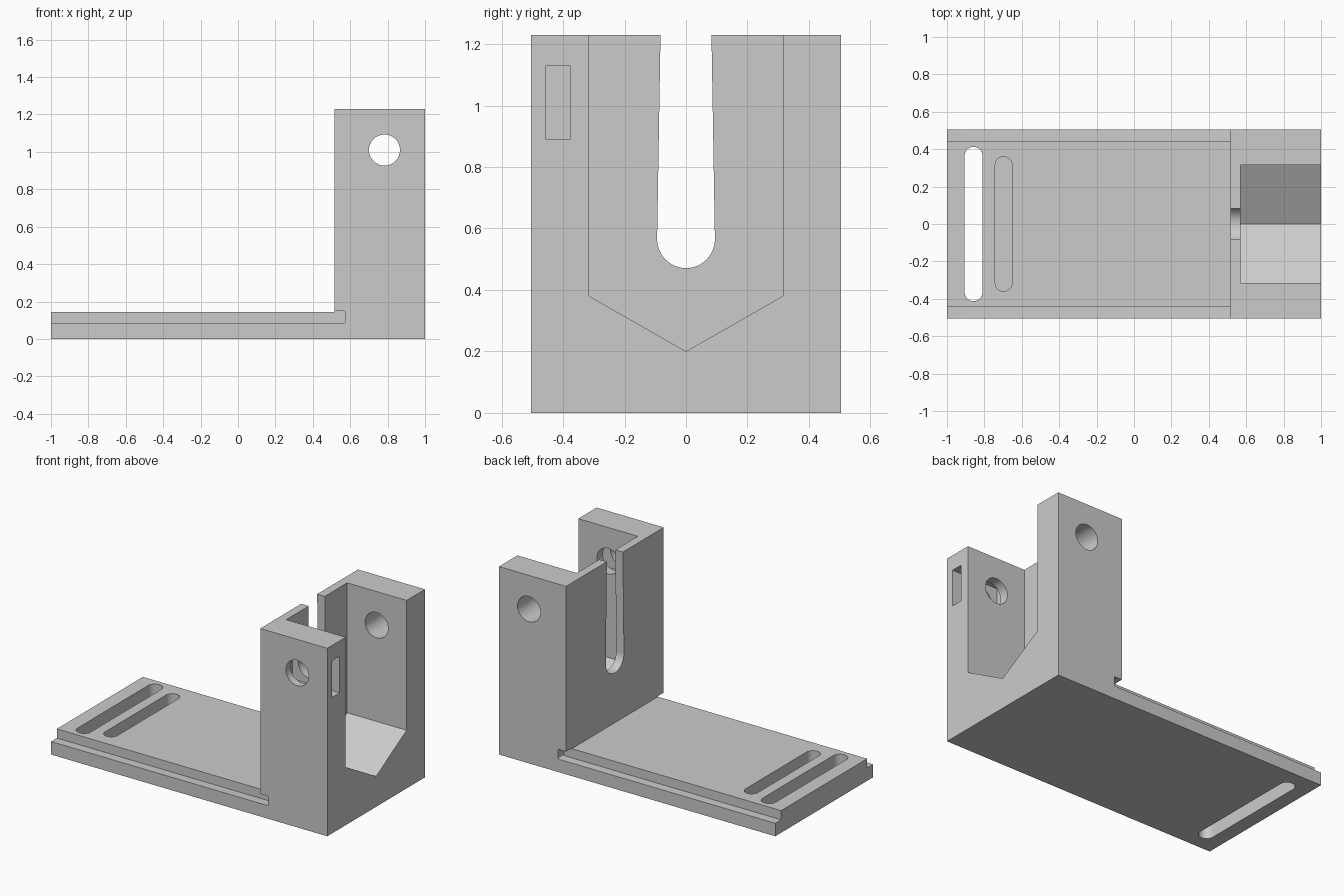
import bpy
import bmesh
import math
from mathutils import Vector

if "Cube" in bpy.data.objects:
    bpy.data.objects.remove(bpy.data.objects["Cube"], do_unlink=True)

grey = bpy.data.materials.new("plain grey")
grey.use_nodes = True
colour = (0.6, 0.6, 0.6, 1)
grey.diffuse_color = colour
grey.node_tree.nodes["Principled BSDF"].inputs["Base Color"].default_value = colour


def prism(name, profile, axis, low, high):
    """Extrude a closed 2D profile along x, y or z, from low to high."""
    place = {"x": lambda a, b, d: (d, a, b),
             "y": lambda a, b, d: (a, d, b),
             "z": lambda a, b, d: (a, b, d)}[axis]
    bm = bmesh.new()
    face = bm.faces.new([bm.verts.new(place(a, b, low)) for a, b in profile])
    ext = bmesh.ops.extrude_face_region(bm, geom=[face])
    moved = [v for v in ext["geom"] if isinstance(v, bmesh.types.BMVert)]
    bmesh.ops.translate(bm, verts=moved, vec=Vector(place(0, 0, high - low)))
    bmesh.ops.recalc_face_normals(bm, faces=bm.faces)
    mesh = bpy.data.meshes.new(name)
    bm.to_mesh(mesh)
    bm.free()
    mesh.materials.append(grey)
    obj = bpy.data.objects.new(name, mesh)
    bpy.context.collection.objects.link(obj)
    return obj


def rect(a0, a1, b0, b1):
    return [(a0, b0), (a1, b0), (a1, b1), (a0, b1)]


def arc(ca, cb, r, start, end, steps=24):
    angles = [math.radians(start + (end - start) * i / steps) for i in range(steps + 1)]
    return [(ca + r * math.cos(t), cb + r * math.sin(t)) for t in angles]


def oblong(x, half_width, half_length):
    """Long slot outline with rounded ends, lying along y."""
    y = half_length - half_width
    return arc(x, y, half_width, 0, 180) + arc(x, -y, half_width, 180, 360)


# L-shaped body: flat base plate and upright block
HALF = 0.505
body = prism("bracket_body",
             [(-1, 0), (1, 0), (1, 1.23), (0.515, 1.23), (0.515, 0.145), (-1, 0.145)],
             "y", -HALF, HALF)
cutters = []

# Open cavity with a V-shaped floor
cutters.append(prism("cavity_cutter",
                     [(-0.315, 0.38), (0, 0.2), (0.315, 0.38), (0.315, 1.4), (-0.315, 1.4)],
                     "x", 0.57, 1.2))

# Round-bottomed slot in the back wall, slightly narrower at the top
cutters.append(prism("wall_slot_cutter",
                     [(-0.08, 1.4)] + arc(0, 0.565, 0.094, 180, 360) + [(0.08, 1.4)],
                     "x", 0.4, 0.65))

# Cross hole through both cheeks
cutters.append(prism("cross_hole_cutter", arc(0.783, 1.01, 0.083, 0, 352.5, 47), "y", -0.7, 0.7))

# Nut pocket inside the front cheek
cutters.append(prism("nut_pocket_cutter", rect(-0.455, -0.377, 0.89, 1.13), "x", 0.66, 1.2))

# Side rebates that run a little way under the upright, with eased corners
rebate = [(-1.2, 0.085)] + arc(0.565, 0.093, 0.008, 270, 360, 4) \
    + arc(0.565, 0.141, 0.008, 0, 90, 4) + [(0.515, 0.149), (0.515, 0.3), (-1.2, 0.3)]
for side, low, high in (("front", -0.7, -0.445), ("back", 0.445, 0.7)):
    cutters.append(prism(side + "_rebate_cutter", rebate, "y", low, high))

# Through slot and blind slot across the base plate
cutters.append(prism("through_slot_cutter", oblong(-0.858, 0.048, 0.412), "z", -0.2, 0.4))
cutters.append(prism("blind_slot_cutter", oblong(-0.697, 0.045, 0.36), "z", 0.06, 0.4))

for cutter in cutters:
    cutter.hide_render = True
    cutter.hide_viewport = False
    mod = body.modifiers.new(cutter.name, "BOOLEAN")
    mod.operation = "DIFFERENCE"
    mod.solver = "EXACT"
    mod.object = cutter

# Apply the cuts, then remove the cutters
bpy.context.view_layer.update()
graph = bpy.context.evaluated_depsgraph_get()
cut_mesh = bpy.data.meshes.new_from_object(body.evaluated_get(graph))
body.modifiers.clear()
body.data = cut_mesh
body.data.materials.clear()
body.data.materials.append(grey)
for poly in body.data.polygons:
    poly.material_index = 0
for cutter in cutters:
    bpy.data.objects.remove(cutter, do_unlink=True)

# Smooth the round holes, keep the edges sharp
bpy.ops.object.select_all(action="DESELECT")
body.select_set(True)
bpy.context.view_layer.objects.active = body
bpy.ops.object.shade_smooth_by_angle(angle=math.radians(25))
